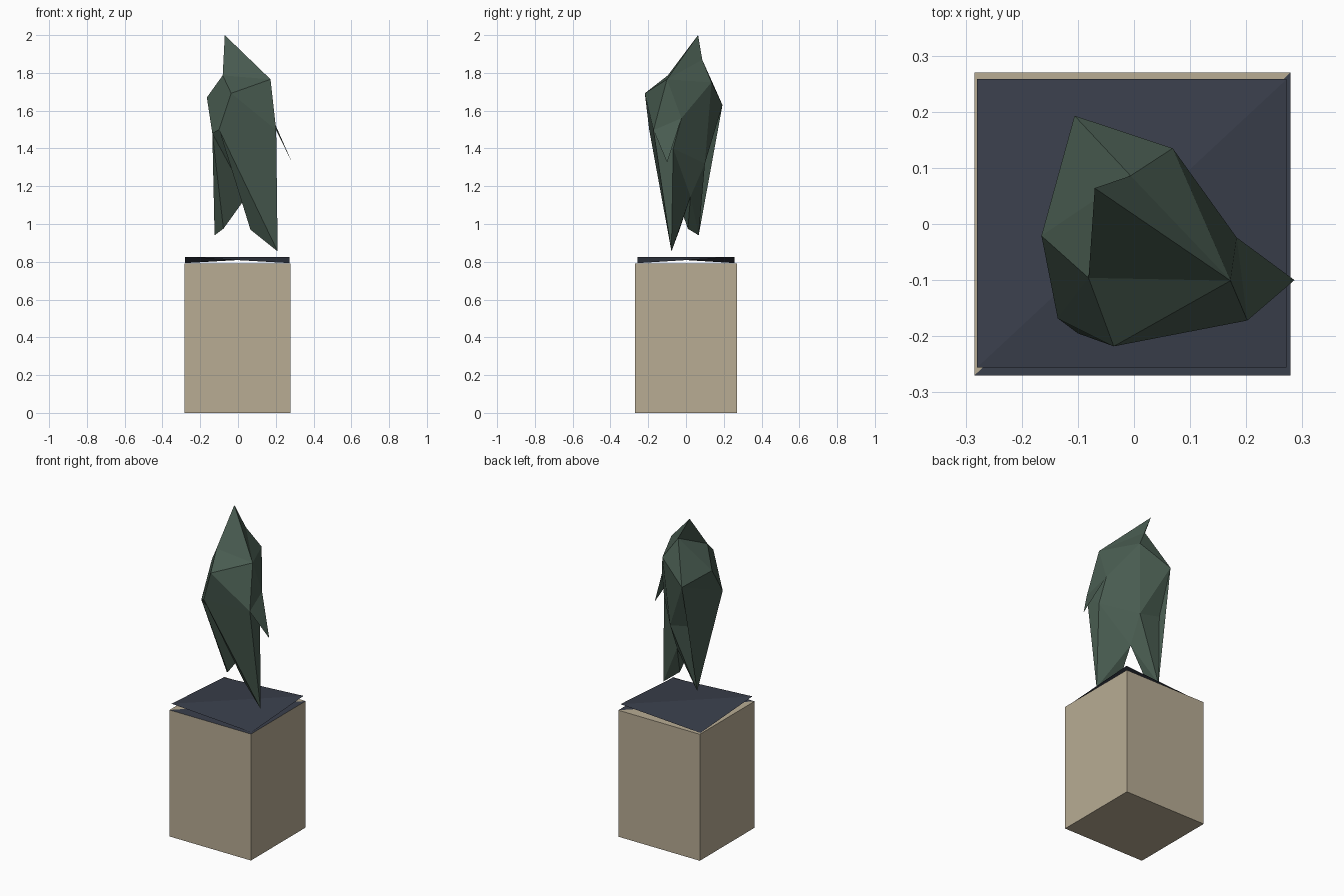
import bpy
import bmesh

if "Cube" in bpy.data.objects:
    bpy.data.objects.remove(bpy.data.objects["Cube"])


def material(name, rgb):
    m = bpy.data.materials.new(name)
    m.diffuse_color = (*rgb, 1.0)
    m.use_nodes = True
    m.node_tree.nodes["Principled BSDF"].inputs["Base Color"].default_value = m.diffuse_color
    return m


TAN = material("warm_stone", (0.479, 0.413, 0.296))
GREEN = material("dark_green", (0.065, 0.105, 0.080))
NAVY = material("slate_blue", (0.042, 0.050, 0.072))


def build(name, points, fans, mats):
    """Each fan is a centre point followed by the ring it joins to."""
    bm = bmesh.new()
    v = {k: bm.verts.new(p) for k, p in points.items()}
    for centre, *ring in fans:
        for a, b in zip(ring, ring[1:]):
            bm.faces.new((v[centre], v[a], v[b]))
    bmesh.ops.recalc_face_normals(bm, faces=bm.faces)
    # open sheets face upward / outward
    if len(bm.faces) < 3:
        for f in bm.faces:
            f.normal_update()
            if f.normal.z < 0:
                f.normal_flip()
    mesh = bpy.data.meshes.new(name)
    bm.to_mesh(mesh)
    bm.free()
    for m in mats:
        mesh.materials.append(m)
    ob = bpy.data.objects.new(name, mesh)
    bpy.context.collection.objects.link(ob)
    return ob


# Pedestal: a plain block whose top is split along a diagonal into two colours
bm = bmesh.new()
bmesh.ops.create_cube(bm, size=1)
for v in bm.verts:
    v.co = (v.co.x * 0.563 - 0.003, v.co.y * 0.54, (v.co.z + 0.5) * 0.79)
top = max(bm.faces, key=lambda f: f.calc_center_median().z)
low = min(top.verts, key=lambda v: v.co.x + v.co.y)
high = max(top.verts, key=lambda v: v.co.x + v.co.y)
bmesh.ops.connect_verts(bm, verts=[low, high])
for f in bm.faces:
    c = f.calc_center_median()
    f.material_index = int(c.z > 0.78 and c.x > c.y)
mesh = bpy.data.meshes.new("pedestal")
bm.to_mesh(mesh)
bm.free()
mesh.materials.append(TAN)
mesh.materials.append(NAVY)
bpy.context.collection.objects.link(bpy.data.objects.new("pedestal", mesh))

# Folded sheet on the pedestal, raised along one diagonal
build("folded_sheet", {
    "a": (-0.280, -0.256, 0.825), "b": (0.272, -0.256, 0.793),
    "c": (0.272, 0.258, 0.825), "d": (-0.280, 0.258, 0.793),
}, ["abcd"], [NAVY])

# Hooded, cloaked figure
P = {
    # hood and shoulders
    "A": (-0.070, 0.064, 2.000), "B": (0.172, -0.101, 1.766),
    "C": (-0.081, -0.096, 1.787), "D": (-0.036, -0.218, 1.692),
    "H": (-0.165, -0.021, 1.670), "I": (-0.106, 0.193, 1.630),
    "J": (0.069, 0.135, 1.750), "K": (-0.006, 0.086, 1.870),
    # chest, elbow and waist
    "E": (-0.136, -0.168, 1.480), "G": (-0.100, -0.195, 1.500),
    "F": (0.202, -0.172, 1.497), "N": (0.183, -0.024, 1.560),
    "T": (0.200, -0.068, 1.400), "Q": (0.040, 0.100, 1.320),
    "R": (-0.100, 0.102, 1.350),
    # hem and feet
    "L": (-0.124, 0.067, 0.940), "M": (0.210, -0.077, 0.855),
    "U": (0.066, -0.034, 0.970), "V": (-0.077, 0.010, 0.975),
    "W": (0.045, 0.024, 1.145),
}
build("cloaked_figure", P, [
    "AKBCK", "KJB", "CBDEHK",       # hood
    "IKJQRLEHK", "QJNTWLR", "BJN",  # back
    "FNBDGMTN", "GDEWUM",           # chest and right side
    "EWVL", "MUWT", "WVL",          # hem
], [GREEN])

# Hanging sleeve: one thin pointed flap
build("sleeve", {"F": P["F"], "S": (0.286, -0.100, 1.325), "N": P["N"]},
      ["FSN"], [GREEN])
